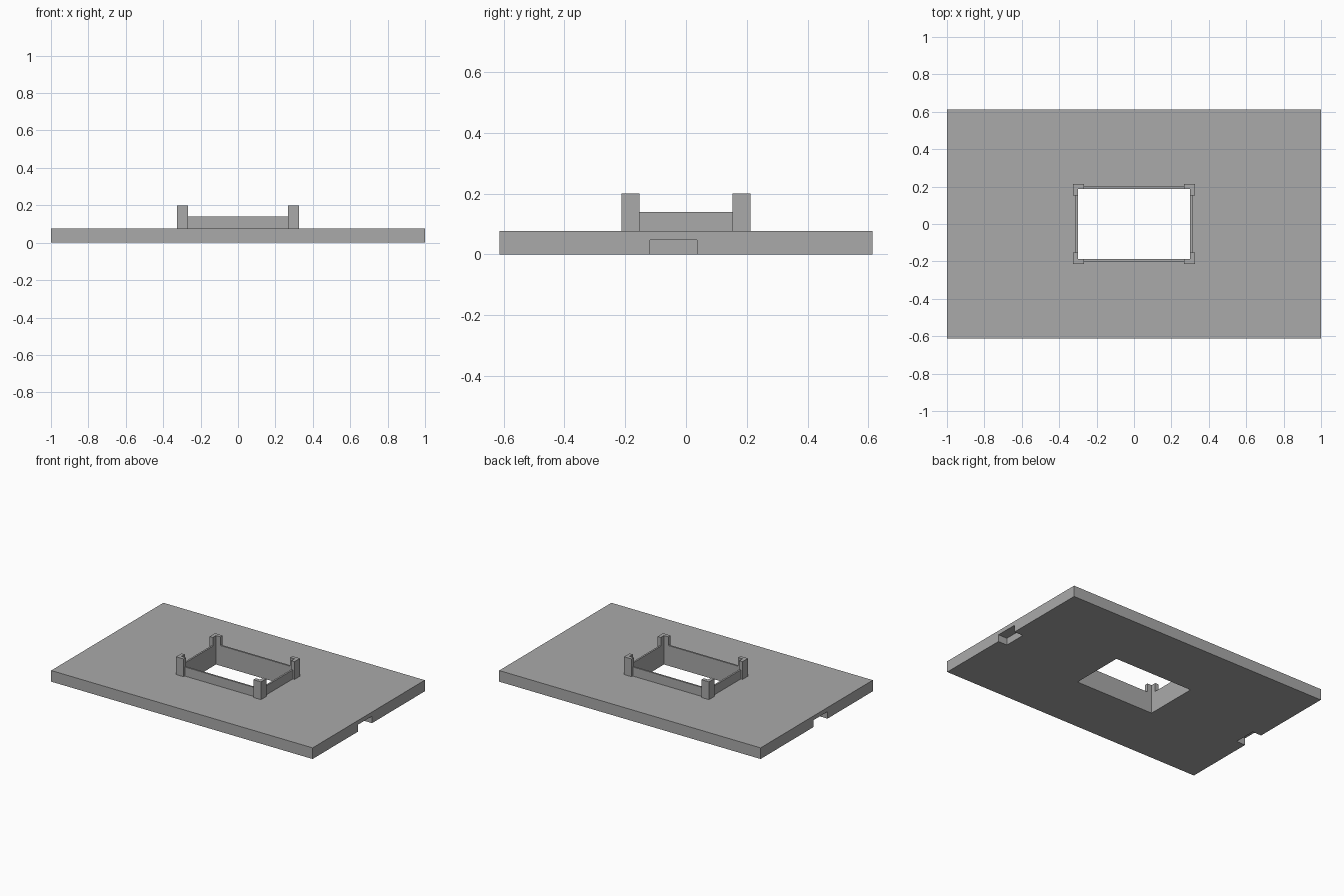
import bpy
import bmesh

cube = bpy.data.objects.get("Cube")
if cube:
    bpy.data.objects.remove(cube, do_unlink=True)

# Main dimensions
HALF_X, HALF_Y, PLATE_TOP = 1.0, 0.613, 0.077
HOLE_X, HOLE_Y = 0.3, 0.188
WALL, WALL_TOP = 0.012, 0.14
POST, POST_TOP = 0.025, 0.2
ARM_X, ARM_Y = 0.267, 0.153      # where the corner post arms end

grey = bpy.data.materials.new("plain grey")
grey.use_nodes = True
colour = (0.4, 0.4, 0.4, 1)
grey.diffuse_color = colour
grey.node_tree.nodes["Principled BSDF"].inputs["Base Color"].default_value = colour


def prism(name, outline, z0, z1):
    """Extrude a flat outline from z0 up to z1."""
    bm = bmesh.new()
    base = bm.faces.new([bm.verts.new((x, y, z0)) for x, y in outline])
    top = bmesh.ops.extrude_face_region(bm, geom=[base])["geom"]
    verts = [v for v in top if isinstance(v, bmesh.types.BMVert)]
    bmesh.ops.translate(bm, verts=verts, vec=(0, 0, z1 - z0))
    bmesh.ops.recalc_face_normals(bm, faces=bm.faces)
    mesh = bpy.data.meshes.new(name)
    bm.to_mesh(mesh)
    bm.free()
    mesh.materials.append(grey)
    obj = bpy.data.objects.new(name, mesh)
    bpy.context.collection.objects.link(obj)
    return obj


def box(name, x0, x1, y0, y1, z0, z1):
    return prism(name, [(x0, y0), (x1, y0), (x1, y1), (x0, y1)], z0, z1)


def cut(target, cutter):
    mod = target.modifiers.new("cut", 'BOOLEAN')
    mod.operation = 'DIFFERENCE'
    mod.solver = 'EXACT'
    mod.object = cutter
    cutter.hide_render = True
    bpy.context.view_layer.objects.active = target
    bpy.ops.object.modifier_apply(modifier=mod.name)
    bpy.data.objects.remove(cutter, do_unlink=True)


# Base plate with a central opening and a notch under each end
plate = box("base_plate", -HALF_X, HALF_X, -HALF_Y, HALF_Y, 0, PLATE_TOP)
cut(plate, box("opening_cutter", -HOLE_X, HOLE_X, -HOLE_Y, HOLE_Y, -0.1, 0.3))
for s in (-1, 1):
    x0, x1 = sorted((s * 0.932, s * 1.1))
    cut(plate, box("notch_cutter", x0, x1, -0.118, 0.036, -0.1, 0.048))

# Thin collar walls around the opening
for s, side in ((-1, "front"), (1, "back")):
    y0, y1 = sorted((s * HOLE_Y, s * (HOLE_Y + WALL)))
    box(side + "_wall", -ARM_X, ARM_X, y0, y1, PLATE_TOP, WALL_TOP)
for s, side in ((-1, "right"), (1, "left")):
    x0, x1 = sorted((s * HOLE_X, s * (HOLE_X + WALL)))
    box(side + "_wall", x0, x1, -ARM_Y, ARM_Y, PLATE_TOP, WALL_TOP)

# L-shaped corner posts
OUT_X, OUT_Y = HOLE_X + POST, HOLE_Y + POST
angle = [(ARM_X, HOLE_Y), (HOLE_X, HOLE_Y), (HOLE_X, ARM_Y),
         (OUT_X, ARM_Y), (OUT_X, OUT_Y), (ARM_X, OUT_Y)]
for sx, side in ((-1, "right"), (1, "left")):
    for sy, end in ((-1, "front"), (1, "back")):
        prism(f"{end}_{side}_post", [(sx * x, sy * y) for x, y in angle],
              PLATE_TOP, POST_TOP)
